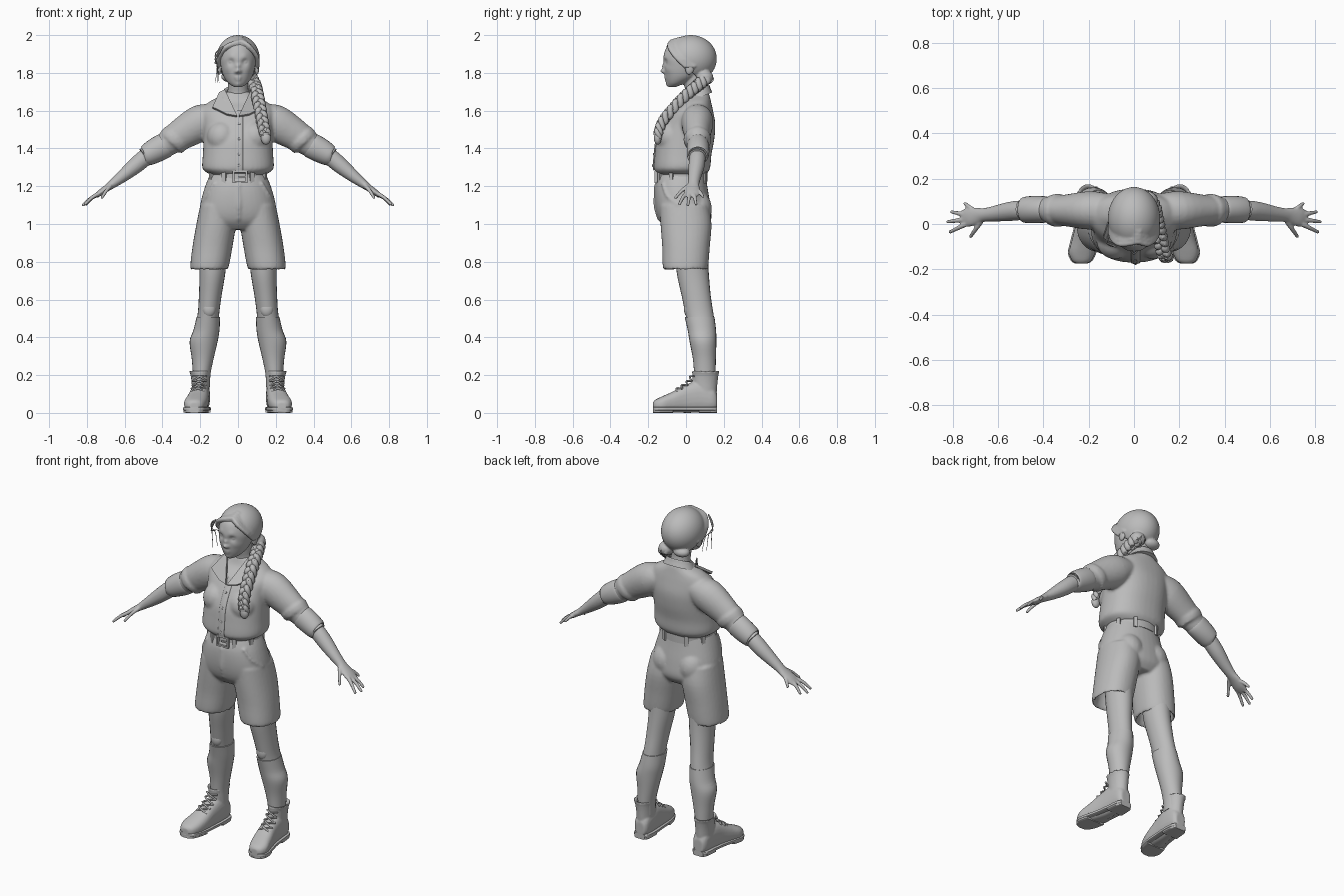
import bpy, bmesh, math
from mathutils import Vector, Matrix, Euler

cube = bpy.data.objects.get("Cube")
if cube:
    bpy.data.objects.remove(cube)

BOTH = (1, -1)
X, Y, Z = Vector((1, 0, 0)), Vector((0, 1, 0)), Vector((0, 0, 1))

clay = bpy.data.materials.new("plain grey")
clay.use_nodes = True
clay.diffuse_color = (.5, .5, .5, 1)
clay.node_tree.nodes["Principled BSDF"].inputs["Base Color"].default_value = (.5, .5, .5, 1)


def spline(points, steps):
    """Smooth interpolation through rows of numbers."""
    rows, last = [], len(points) - 1
    for i in range(last):
        rows_of_four = [points[min(max(i + k, 0), last)] for k in (-1, 0, 1, 2)]
        for j in range(steps):
            t = j / steps
            rows.append([b + .5 * t * (c - a + t * (2*a - 5*b + 4*c - d + t * (3*(b - c) + d - a)))
                         for a, b, c, d in zip(*rows_of_four)])
    return rows + [list(points[last])]


def loft(bm, sections, across=X, along=None, power=2, n=24, steps=4, sides=(1,)):
    """Skin through oval sections given as x, y, z, radius across, other radius."""
    rows = spline(sections, steps)
    centres = [Vector(r[:3]) for r in rows]
    for side in sides:
        rings = []
        for i, row in enumerate(rows):
            tangent = along or centres[min(i + 1, len(rows) - 1)] - centres[max(i - 1, 0)]
            v = tangent.cross(across).normalized()
            u = v.cross(tangent).normalized()
            ring = []
            for k in range(n):
                a = math.tau * k / n
                c, s = [math.copysign(abs(w) ** (2 / power), w) for w in (math.cos(a), math.sin(a))]
                p = centres[i] + u * row[3] * c + v * row[4] * s
                ring.append(bm.verts.new((p.x * side, p.y, p.z)))
            rings.append(ring)
        for lower, upper in zip(rings, rings[1:]):
            for k in range(n):
                m = (k + 1) % n
                bm.faces.new((lower[k], lower[m], upper[m], upper[k]))
        bm.faces.new(rings[0][::-1])
        bm.faces.new(rings[-1])


def tube(bm, points, radius, tip=None, **options):
    tip = radius if tip is None else tip
    last = len(points) - 1
    radii = [radius + (tip - radius) * i / last for i in range(last + 1)]
    loft(bm, [(*p, r, r) for p, r in zip(points, radii)], n=10, **options)


def placed(centre, size, turn, side):
    x, y, z = centre
    return Matrix.LocRotScale(Vector((x * side, y, z)), Euler((turn[0], turn[1] * side, turn[2] * side)), Vector(size))


def blob(bm, centre, size, turn=(0, 0, 0), sides=(1,), detail=20):
    for side in sides:
        bmesh.ops.create_uvsphere(bm, u_segments=detail, v_segments=detail, radius=1,
                                  matrix=placed(centre, size, turn, side))


def box(bm, centre, size, turn=(0, 0, 0), sides=(1,)):
    for side in sides:
        bmesh.ops.create_cube(bm, size=1, matrix=placed(centre, size, turn, side))


def finish(name, bm, voxel=0, soften=3):
    """Turn the part into an object, blending its pieces if a voxel size is given."""
    bmesh.ops.recalc_face_normals(bm, faces=bm.faces)
    for face in bm.faces:
        face.smooth = True
    for edge in bm.edges:
        edge.smooth = edge.calc_face_angle(0) < .7
    mesh = bpy.data.meshes.new(name)
    bm.to_mesh(mesh)
    bm.free()
    mesh.materials.append(clay)
    part = bpy.data.objects.new(name, mesh)
    bpy.context.collection.objects.link(part)
    if voxel:
        blend = part.modifiers.new("blend", 'REMESH')
        blend.mode, blend.voxel_size, blend.use_smooth_shade = 'VOXEL', voxel, True
        relax = part.modifiers.new("relax", 'SMOOTH')
        relax.factor, relax.iterations = .5, soften
    return part


# Head: lofted face, then pushed and pulled features
bm = bmesh.new()
loft(bm, [(0, -.07, 1.725, .02, .02), (0, -.05, 1.745, .05, .05), (0, -.025, 1.78, .075, .085),
          (0, -.015, 1.83, .09, .1), (0, -.01, 1.88, .095, .11), (0, 0, 1.94, .085, .1),
          (0, .01, 1.97, .05, .06)], along=Z, n=80, steps=8)
features = {"nose tip": (0, 1.81, .012, .024), "nose bridge": (0, 1.835, .012, .012),
            "eye socket": (.036, 1.858, .016, -.012), "brow": (.035, 1.887, .018, .004),
            "nostril": (.012, 1.805, .008, .008), "cheek": (.055, 1.82, .022, .005),
            "lip": (.008, 1.776, .01, .006), "lower lip": (.005, 1.762, .008, .005),
            "chin": (0, 1.738, .016, .008)}
for x, z, reach, pull in features.values():
    for v in bm.verts:
        if v.co.y < -.02:
            d = ((abs(v.co.x) - x) ** 2 + (v.co.z - z) ** 2) / reach ** 2
            v.co.y -= pull * math.exp(-d)
blob(bm, (.036, -.092, 1.857), (.014, .013, .009), sides=BOTH)
blob(bm, (.1, .02, 1.825), (.012, .024, .036), (-.2, 0, 0), BOTH)
loft(bm, [(0, .04, 1.82, .06, .065), (0, .045, 1.74, .054, .056), (0, .055, 1.69, .058, .056),
          (0, .06, 1.62, .08, .06)], along=Z)
finish("head_and_neck", bm, .005, 1)

# Hair: skull cap tucked under the face along a slanting hairline
bm = bmesh.new()
blob(bm, (0, .025, 1.875), (.115, .138, .125), detail=64)
middle = Vector((0, .025, 1.875))
for v in bm.verts:
    if v.co.y + v.co.z < 1.83:
        v.co = middle + (v.co - middle) * .78
for side in BOTH:
    for i in range(4):
        lift = i * .016
        tube(bm, [(.02, -.075 + lift, 1.965 + lift / 3), (side * .06, -.088 + lift, 1.94),
                  (side * .1, -.055 + lift, 1.885), (side * .105, .0 + lift, 1.83)], .014, .01)
blob(bm, (.06, .1, 1.775), (.045, .045, .04))
blob(bm, (-.04, .1, 1.78), (.05, .04, .03))
finish("hair", bm, .006, 2)

bm = bmesh.new()
for i in range(3):
    tube(bm, [(-.08, -.1, 1.94), (-.12, -.085, 1.9 - i * .02), (-.11, -.09 + i * .03, 1.84),
              (-.12 + i * .01, -.07 + i * .03, 1.75)], .004, .001)
finish("loose_strands", bm)

# Braid: three strands woven along one path
bm = bmesh.new()
path = spline([(.06, .12, 1.78), (.085, .07, 1.74), (.1, .01, 1.69), (.115, -.06, 1.62),
               (.13, -.125, 1.54), (.145, -.15, 1.47)], 10)
for strand in range(3):
    woven = []
    for i, (x, y, z) in enumerate(path):
        a = i * .55 + strand * math.tau / 3
        woven.append((x + .018 * math.sin(a), y - .01 * math.sin(2 * a), z + .012 * math.sin(2 * a)))
    tube(bm, woven, .021, .014, steps=2)
blob(bm, (.148, -.15, 1.455), (.026, .02, .035))
tube(bm, [(.145, -.15, 1.485), (.145, -.15, 1.47)], .024)
finish("braid", bm)

# Shirt: blended torso and sleeves
bm = bmesh.new()
torso = [(0, -.02, 1.26, .145, .125), (0, -.022, 1.285, .182, .145), (0, -.02, 1.31, .19, .15),
         (0, -.015, 1.37, .186, .15), (0, -.002, 1.45, .183, .152), (0, .018, 1.53, .185, .137),
         (0, .035, 1.6, .19, .108), (0, .055, 1.645, .155, .078), (0, .06, 1.68, .09, .065),
         (0, .06, 1.7, .07, .058)]
loft(bm, torso, along=Z, power=2.3, n=40)
blob(bm, (.085, -.075, 1.46), (.08, .08, .085), sides=BOTH)
loft(bm, [(.1, .06, 1.575, .07, .06), (.19, .06, 1.54, .085, .095), (.3, .06, 1.475, .07, .084),
          (.36, .062, 1.435, .06, .07), (.41, .065, 1.4, .054, .06)], across=Y, sides=BOTH)
for x, z in ((.25, 1.51), (.33, 1.455)):
    loft(bm, [(x, .06, z, .075, .083), (x + .025, .06, z - .025, .07, .08)], across=Y, sides=BOTH)
finish("shirt", bm, .009, 4)

bm = bmesh.new()
loft(bm, [(.375, .064, 1.425, .05, .058), (.39, .064, 1.415, .058, .067), (.44, .064, 1.388, .06, .065),
          (.485, .062, 1.362, .056, .056), (.49, .062, 1.36, .044, .046),
          (.47, .062, 1.37, .04, .04)], across=Y, sides=BOTH)
finish("rolled_cuffs", bm)

# Collar, button strip and buttons
bm = bmesh.new()
for side in BOTH:
    corners = [(.07, .005, 1.705), (.004, -.102, 1.565), (.06, -.088, 1.575), (.135, -.052, 1.612), (.1, .06, 1.69)]
    flap = bm.faces.new([bm.verts.new((x * side, y, z)) for x, y, z in corners])
    solid = bmesh.ops.extrude_face_region(bm, geom=[flap])
    raised = [g for g in solid["geom"] if isinstance(g, bmesh.types.BMVert)]
    bmesh.ops.translate(bm, verts=raised, vec=(0, -.012, .008))
loft(bm, [(0, .06, 1.665, .1, .085), (0, .06, 1.69, .085, .075), (0, .06, 1.71, .072, .068),
          (0, .06, 1.7, .058, .06)], along=Vector((0, -.4, 1)))
finish("collar", bm)

bm = bmesh.new()
loft(bm, [(.006, y - depth, z, .02, .006) for _, y, z, _, depth in torso[1:7]])
for _, y, z, _, depth in torso[2:6]:
    blob(bm, (.006, y - depth - .006, z), (.007, .004, .007), detail=10)
finish("button_strip", bm)

# Shorts with hollow hems
bm = bmesh.new()
loft(bm, [(0, -.018, 1.28, .14, .12), (0, -.025, 1.2, .174, .138), (0, -.017, 1.1, .2, .146),
          (0, -.005, 1.02, .2, .138), (0, 0, .97, .15, .1)], along=Z, power=2.2, n=40)
loft(bm, [(.1, -.01, 1.1, .1, .13), (.115, 0, 1, .105, .135), (.135, 0, .88, .106, .126),
          (.152, -.003, .768, .101, .119), (.152, 0, .775, .086, .102), (.145, 0, .86, .08, .09)],
     along=Z, power=2.2, n=32, sides=BOTH)
blob(bm, (.085, .05, 1.08), (.085, .087, .1), sides=BOTH)
loft(bm, [(.004, -.158, 1.21, .012, .01), (.004, -.164, 1.1, .012, .008), (.004, -.14, 1.02, .01, .01)])
tube(bm, [(.125, -.125, 1.22), (.165, -.1, 1.15), (.195, -.04, 1.1)], .008, sides=BOTH)
finish("shorts", bm, .008, 3)

# Belt, loops and buckle
bm = bmesh.new()
loft(bm, [(0, -.02, z, .153, .133) for z in (1.225, 1.275)], along=Z, n=48)
for degrees in (25, 62, 118, 155):
    a = math.radians(degrees)
    for y_side in BOTH:
        box(bm, (.157 * math.cos(a), -.02 + y_side * .137 * math.sin(a), 1.25), (.012, .022, .07),
            (0, 0, y_side * a))
finish("belt", bm)

bm = bmesh.new()
for offset in BOTH:
    box(bm, (.01 + offset * .034, -.16, 1.25), (.01, .016, .066))
    box(bm, (.01, -.16, 1.25 + offset * .028), (.07, .016, .01))
box(bm, (.025, -.162, 1.25), (.045, .008, .008))
finish("buckle", bm)

# Forearms and hands
bm = bmesh.new()
loft(bm, [(.44, .062, 1.388, .04, .042), (.5, .06, 1.345, .043, .045), (.55, .055, 1.303, .042, .042),
          (.61, .046, 1.254, .035, .033), (.66, .04, 1.215, .03, .024), (.69, .036, 1.193, .036, .019),
          (.73, .03, 1.165, .042, .016), (.757, .025, 1.147, .034, .01)], across=Y, sides=BOTH)
fingers = [((.675, .01, 1.2), (.72, -.055, 1.14)), ((.74, .0, 1.16), (.81, -.035, 1.105)),
           ((.745, .02, 1.155), (.82, .01, 1.1)), ((.74, .04, 1.16), (.803, .053, 1.105)),
           ((.705, .058, 1.18), (.745, .09, 1.145))]
for base, tip in fingers:
    bend = (Vector(base) + Vector(tip)) / 2 + Z * .006
    tube(bm, [base, bend, tip], .012, .008, sides=BOTH)
    blob(bm, tip, (.008, .008, .008), sides=BOTH, detail=10)
finish("forearms_and_hands", bm, .005, 2)

# Legs, with knee socks as a slightly larger skin
leg = [(.135, .03, .88, .075, .085), (.135, .035, .75, .069, .085), (.147, .054, .62, .06, .077),
       (.157, .072, .52, .057, .074), (.167, .084, .45, .064, .07), (.182, .09, .39, .069, .066),
       (.187, .097, .3, .053, .056), (.192, .1, .22, .042, .052), (.194, .1, .15, .04, .05)]
bm = bmesh.new()
loft(bm, leg, along=Z, sides=BOTH)
blob(bm, (.153, .015, .55), (.036, .026, .045), sides=BOTH)
finish("legs", bm)
bm = bmesh.new()
loft(bm, [(x, y, z - .012, a + .005, b + .005) for x, y, z, a, b in leg[3:]], along=Z, sides=BOTH)
finish("socks", bm)

# Boots, soles and laces
foot = [(.196, .165, .06, .03, .04), (.196, .14, .075, .045, .067), (.198, .07, .085, .05, .083),
        (.205, 0, .075, .052, .075), (.216, -.07, .058, .058, .055), (.228, -.125, .046, .058, .042),
        (.231, -.162, .04, .042, .03), (.232, -.175, .036, .02, .02)]
bm = bmesh.new()
loft(bm, foot, along=-Y, power=2.5, sides=BOTH)
loft(bm, [(.197, .1, .06, .045, .06), (.198, .1, .15, .047, .066), (.2, .103, .2, .051, .069),
          (.202, .104, .222, .057, .073), (.2, .104, .215, .044, .056), (.197, .104, .19, .04, .05)],
     along=Z, sides=BOTH)
finish("boots", bm, .006, 2)

bm = bmesh.new()
loft(bm, [(x, y, .021, a + .005, .01) for x, y, _, a, _ in foot], along=-Y, power=6, sides=BOTH)
loft(bm, [(x, y, .011, a + .003, .011) for x, y, _, a, _ in foot[:3]], along=-Y, power=6, sides=BOTH)
loft(bm, [(x, y, .011, a + .003, .011) for x, y, _, a, _ in foot[4:]], along=-Y, power=6, sides=BOTH)
finish("soles", bm)

bm = bmesh.new()
eyelets = [(.212, -.058, .117), (.208, -.03, .135), (.205, -.002, .152), (.203, .02, .175), (.202, .032, .2)]
for (x, y, z), (_, y2, z2) in zip(eyelets, eyelets[1:]):
    for way in BOTH:
        tube(bm, [(x - way * .036, y + .01, z - .006), (x, (y + y2) / 2 - .006, (z + z2) / 2 + .004),
                  (x + way * .036, y2 + .01, z2 - .006)], .005, across=Y, sides=BOTH)
finish("laces", bm)
